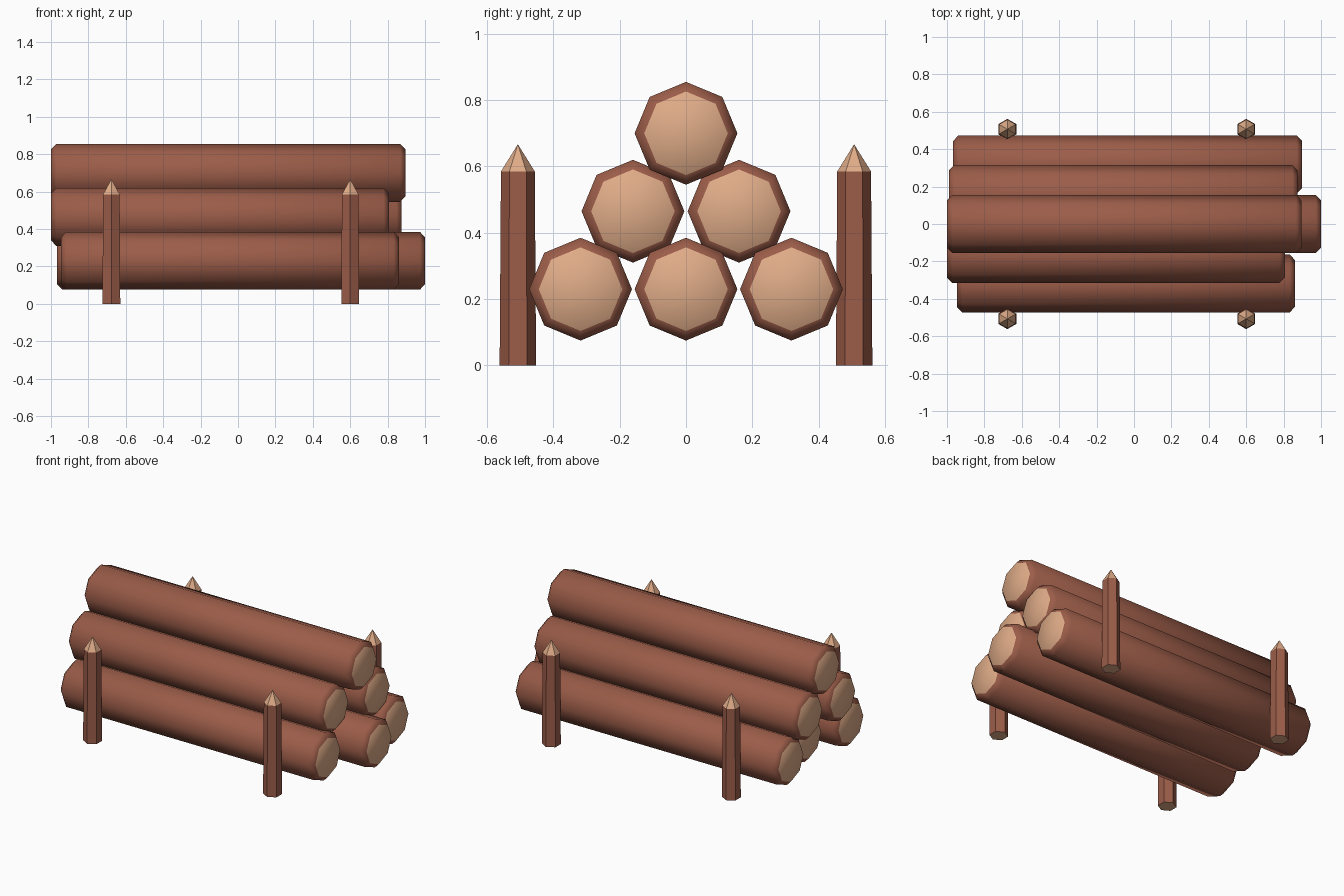
import bpy, math

if "Cube" in bpy.data.objects:
    bpy.data.objects.remove(bpy.data.objects["Cube"])


def colour(name, rgb):
    m = bpy.data.materials.new(name)
    m.diffuse_color = (*rgb, 1)
    m.use_nodes = True
    m.node_tree.nodes["Principled BSDF"].inputs["Base Color"].default_value = m.diffuse_color
    return m


bark = colour("bark brown", (0.33, 0.108, 0.066))
wood = colour("cut wood tan", (0.74, 0.41, 0.245))


def lathe(name, rings, sides, along_x, location, wood_rule, smooth):
    """Stack of (position, radius) rings along x or z; radius 0 makes a point."""
    verts, faces, loops = [], [], []
    for pos, r in rings:
        loop = []
        for i in range(sides if r else 1):
            a = math.pi / 2 + i * math.tau / sides   # first corner on the y (z) axis
            u, v = r * math.cos(a), r * math.sin(a)
            loop.append(len(verts))
            verts.append((pos, u, v) if along_x else (u, v, pos))
        loops.append(loop)
    for a, b in zip(loops, loops[1:]):
        for i in range(sides):
            j = (i + 1) % sides
            if len(b) == 1:
                faces.append((a[i], a[j], b[0]))
            else:
                faces.append((a[i], a[j], b[j], b[i]))
    faces.append(tuple(reversed(loops[0])))
    if len(loops[-1]) > 1:
        faces.append(tuple(loops[-1]))
    mesh = bpy.data.meshes.new(name)
    mesh.from_pydata(verts, [], faces)
    mesh.materials.append(bark)
    mesh.materials.append(wood)
    for p in mesh.polygons:
        p.use_smooth = smooth
        p.material_index = int(wood_rule(p))
    ob = bpy.data.objects.new(name, mesh)
    ob.location = location
    bpy.context.collection.objects.link(ob)


# Logs: y, z, left end, right end
R, CAP, BEVEL = 0.155, 0.126, 0.028
logs = {
    "log_bottom_front": (-0.318, 0.23, -0.947, 0.86),
    "log_bottom_middle": (0.0, 0.23, -0.87, 1.0),
    "log_bottom_back": (0.318, 0.23, -0.967, 0.898),
    "log_middle_front": (-0.16, 0.465, -1.0, 0.806),
    "log_middle_back": (0.16, 0.465, -0.99, 0.875),
    "log_top": (0.0, 0.70, -1.0, 0.895),
}
for name, (y, z, x0, x1) in logs.items():
    rings = [(x0, CAP), (x0 + BEVEL, R), (x1 - BEVEL, R), (x1, CAP)]
    lathe(name, rings, 8, True, (0, y, z),
          lambda p: abs(p.normal.x) > 0.95, True)

# Sharpened hexagonal stakes
for side, y in (("front", -0.507), ("back", 0.507)):
    for end, x in (("left", -0.677), ("right", 0.60)):
        lathe(f"stake_{side}_{end}", [(0, 0.055), (0.585, 0.051), (0.667, 0)], 6,
              False, (x, y, 0), lambda p: abs(p.normal.z) > 0.3, False)
